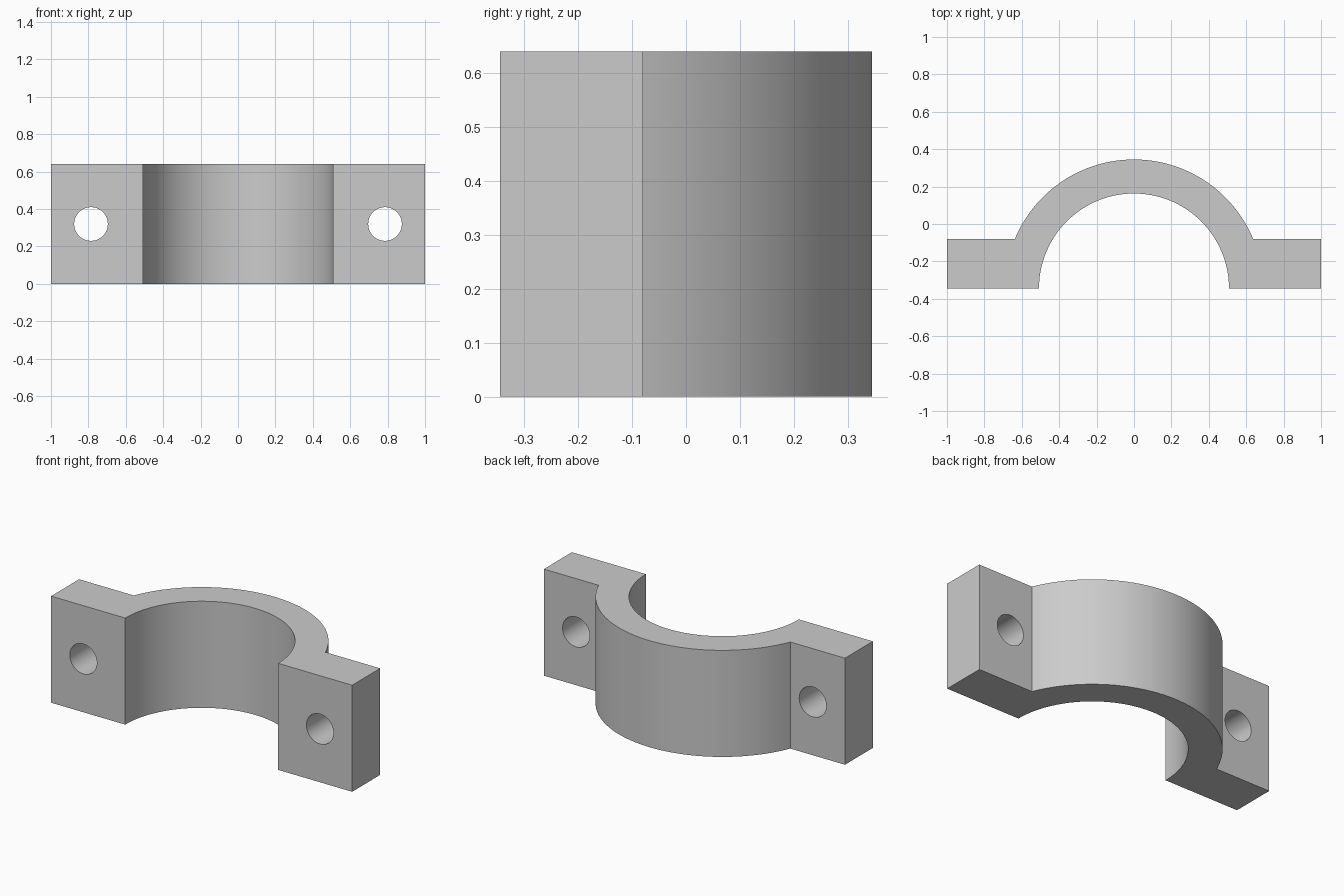
import bpy
import bmesh
from math import cos, sin, asin, pi, radians

HEIGHT = 0.64
CENTRE_Y = -0.345
OUTER_R, INNER_R = 0.69, 0.508
FLANGE_T = 0.265
HOLE_X, HOLE_R = 0.786, 0.09

cube = bpy.data.objects.get("Cube")
if cube:
    bpy.data.objects.remove(cube, do_unlink=True)

# Plain grey metal
grey = bpy.data.materials.new("grey_metal")
grey.use_nodes = True
colour = (0.6, 0.6, 0.6, 1)
grey.diffuse_color = colour
grey.node_tree.nodes["Principled BSDF"].inputs["Base Color"].default_value = colour


def arc(radius, start, end, steps):
    """Points along an arc around the clamp axis."""
    angles = [start + (end - start) * i / steps for i in range(steps + 1)]
    return [(radius * cos(a), CENTRE_Y + radius * sin(a)) for a in angles]


# Clamp half: arch and both flanges as one extruded outline
join = asin(FLANGE_T / OUTER_R)
front, back = CENTRE_Y, CENTRE_Y + FLANGE_T
outline = ([(1, front), (1, back)] + arc(OUTER_R, join, pi - join, 64)
           + [(-1, back), (-1, front)] + arc(INNER_R, pi, 0, 64))
bm = bmesh.new()
base = bm.faces.new([bm.verts.new((x, y, 0)) for x, y in outline])
top = bmesh.ops.extrude_face_region(bm, geom=[base])["geom"]
bmesh.ops.translate(bm, vec=(0, 0, HEIGHT),
                    verts=[v for v in top if isinstance(v, bmesh.types.BMVert)])
bmesh.ops.recalc_face_normals(bm, faces=bm.faces[:])
mesh = bpy.data.meshes.new("clamp_half")
bm.to_mesh(mesh)
bm.free()
mesh.materials.append(grey)
clamp = bpy.data.objects.new("clamp_half", mesh)
bpy.context.collection.objects.link(clamp)

# Bolt holes through the flanges
for side, name in ((1, "left"), (-1, "right")):
    bpy.ops.mesh.primitive_cylinder_add(
        vertices=48, radius=HOLE_R, depth=1, rotation=(radians(90), 0, 0),
        location=(side * HOLE_X, (front + back) / 2, HEIGHT / 2))
    cutter = bpy.context.object
    cutter.name = name + "_hole_cutter"
    cutter.hide_render = True
    cutter.data.materials.append(grey)
    bpy.ops.object.select_all(action="DESELECT")
    clamp.select_set(True)
    bpy.context.view_layer.objects.active = clamp
    cut = clamp.modifiers.new(name + "_bolt_hole", "BOOLEAN")
    cut.operation = "DIFFERENCE"
    cut.solver = "EXACT"
    cut.object = cutter
    bpy.ops.object.modifier_apply(modifier=cut.name)
    bpy.data.objects.remove(cutter, do_unlink=True)

# Smooth curved walls with crisp edges
bpy.ops.object.shade_smooth_by_angle(angle=radians(30))
